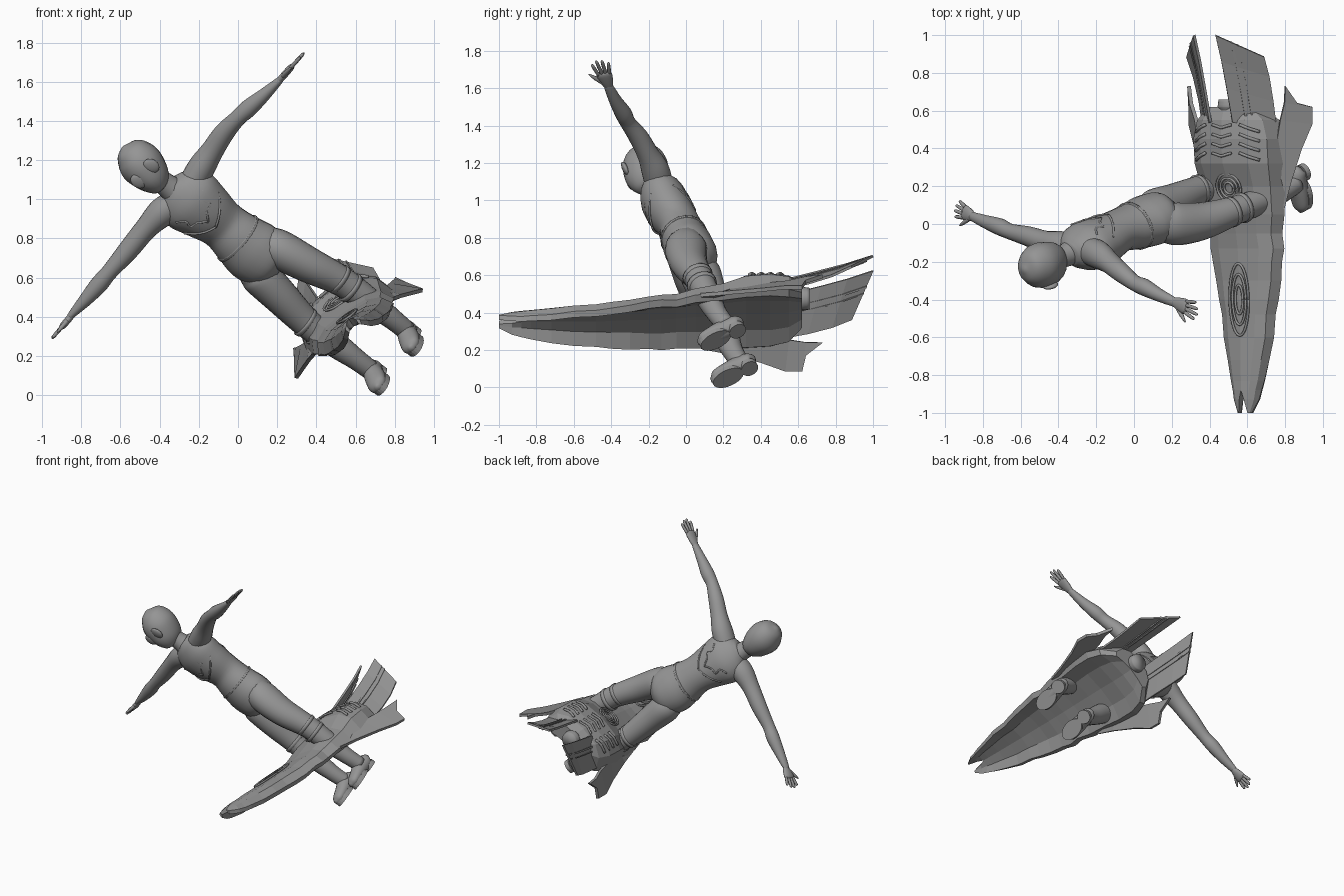
import bpy, bmesh, math
from mathutils import Vector, Matrix

cube = bpy.data.objects.get("Cube")
if cube:
    bpy.data.objects.remove(cube, do_unlink=True)

grey = bpy.data.materials.new("plain grey")
grey.use_nodes = True
grey.diffuse_color = (0.3, 0.3, 0.3, 1)
grey.node_tree.nodes["Principled BSDF"].inputs["Base Color"].default_value = (0.3, 0.3, 0.3, 1)

# Body frame: across the shoulders, along the spine, out of the chest
UP = Vector((-0.77, -0.30, 0.55)).normalized()
ACROSS = Vector((0.66, -0.23, 0.73))
ACROSS = (ACROSS - UP * ACROSS.dot(UP)).normalized()
FRONT = ACROSS.cross(UP)
# Glider frame: x is its width, y its length, z its deck normal
BOARD = Matrix.Translation((0.62, 0, 0.31)) @ Matrix.Rotation(-0.607, 4, 'Y')


def finish(name, bm, smooth=True, matrix=None):
    bmesh.ops.recalc_face_normals(bm, faces=bm.faces)
    mesh = bpy.data.meshes.new(name)
    bm.to_mesh(mesh)
    bm.free()
    for p in mesh.polygons:
        p.use_smooth = smooth
    mesh.materials.append(grey)
    ob = bpy.data.objects.new(name, mesh)
    bpy.context.collection.objects.link(ob)
    if matrix:
        ob.matrix_world = matrix
    return ob


def loft(bm, rings, closed=True, caps=True):
    vs = [[bm.verts.new(p) for p in r] for r in rings]
    n = len(vs[0])
    for a, b in zip(vs, vs[1:]):
        for i in range(n if closed else n - 1):
            j = (i + 1) % n
            bm.faces.new((a[i], a[j], b[j], b[i]))
    if caps:
        bm.faces.new(vs[0])
        bm.faces.new(vs[-1])


def spline(pts, steps):
    """Smooth curve through points of any dimension."""
    pts = [Vector(p) for p in pts]
    ext = [pts[0] * 2 - pts[1]] + pts + [pts[-1] * 2 - pts[-2]]
    out = []
    for a, b, c, d in zip(ext, ext[1:], ext[2:], ext[3:]):
        for k in range(steps):
            t = k / steps
            out.append(0.5 * (2 * b + (c - a) * t + (2 * a - 5 * b + 4 * c - d) * t * t
                              + (3 * b - a - 3 * c + d) * t ** 3))
    return out + [pts[-1]]


def tube(name, pts, side=ACROSS, steps=5, sides=20, matrix=None):
    """Oval tube through (x, y, z, half width, half depth)."""
    path = spline(pts, steps)
    side = Vector(side)
    rings = []
    for i, p in enumerate(path):
        t = (path[min(i + 1, len(path) - 1)] - path[max(i - 1, 0)]).to_3d().normalized()
        s = (side - t * side.dot(t)).normalized()
        f = t.cross(s)
        rings.append([p.to_3d() + s * max(p[3], .002) * math.cos(a) + f * max(p[4], .002) * math.sin(a)
                      for a in (math.tau * k / sides for k in range(sides))])
    bm = bmesh.new()
    loft(bm, rings)
    return finish(name, bm, True, matrix)


def wire(name, pts, r, matrix=None, side=(0.1, 0.2, 1)):
    return tube(name, [(*p, r, r) for p in pts], side, 3, 6, matrix)


# Torso, neck and head
tube("torso", [(.21, .06, .665, .07, .07), (.16, .045, .69, .145, .125), (.08, .02, .735, .165, .135),
               (-.0, -.01, .80, .145, .125), (-.08, -.035, .87, .13, .112), (-.17, -.085, .94, .155, .125),
               (-.25, -.12, 1.0, .175, .125), (-.31, -.145, 1.045, .14, .095), (-.345, -.16, 1.07, .07, .06)])
tube("neck", [(-.31, -.14, 1.03, .075, .075), (-.37, -.17, 1.075, .06, .06), (-.44, -.2, 1.13, .058, .058)])
tube("head", [(-.385, -.195, 1.06, .03, .03), (-.40, -.2, 1.075, .062, .08), (-.435, -.207, 1.115, .093, .112),
              (-.49, -.217, 1.175, .113, .122), (-.535, -.228, 1.22, .1, .108),
              (-.57, -.238, 1.25, .065, .07), (-.588, -.243, 1.268, .01, .01)])


# Lenses of the mask
def lens(name, s):
    bm = bmesh.new()
    bmesh.ops.create_uvsphere(bm, u_segments=20, v_segments=10, radius=1)
    m = Matrix((ACROSS * .036, FRONT * .016, UP * .045)).transposed().to_4x4()
    m.translation = Vector((-.485, -.217, 1.17)) + ACROSS * s * .052 + FRONT * .104
    return finish(name, bm, True, m)


lens("left_lens", 1)
lens("right_lens", -1)


# Raised seams on the suit, laid on the oval chest
def on_chest(u, v, back=False):
    c = Vector((-.21, -.1, .965)) + UP * v
    w, d = .163 + .12 * v, .124
    return c + ACROSS * u + FRONT * d * math.sqrt(max(0, 1 - (u / w) ** 2)) * (-1 if back else 1)


for s, label in ((1, "left"), (-1, "right")):
    for back in (False, True):
        tag = label + ("_back" if back else "_front")
        wire(tag + "_chevron", [on_chest(s * u, v, back) for u, v in
                                ((0, -.06), (.04, -.02), (.08, -.01), (.07, .03), (.11, .06))], .006)
        wire(tag + "_rib_seam", [on_chest(s * u, v, back) for u, v in
                                 ((0, -.11), (.05, -.09), (.1, -.06), (.14, -.02))], .006)
tube("belt", [(.005, -.008, .796, .15, .13), (-.005, -.012, .804, .15, .13)])

# Arms: shoulder to wrist
tube("right_arm", [(-.30, -.13, .99, .07, .07), (-.385, -.115, .935, .077, .075), (-.47, -.095, .85, .06, .058),
                   (-.56, -.065, .74, .053, .053), (-.655, -.04, .63, .042, .042), (-.71, -.015, .565, .045, .045),
                   (-.78, .01, .485, .036, .034), (-.845, .035, .415, .026, .02), (-.86, .04, .395, .02, .016)],
     (0, 1, 0))
tube("left_arm", [(-.24, -.14, 1.07, .075, .07), (-.185, -.165, 1.165, .075, .07), (-.13, -.205, 1.25, .058, .058),
                  (-.07, -.255, 1.34, .052, .052), (0, -.31, 1.415, .042, .042), (.055, -.335, 1.465, .045, .045),
                  (.13, -.375, 1.53, .035, .034), (.205, -.41, 1.6, .026, .02), (.22, -.417, 1.615, .02, .016)],
     (0, 1, 0))


# Hands with spread fingers
def hand(label, wrist, tip, thumb_side):
    wrist, tip = Vector(wrist), Vector(tip)
    d = tip - wrist
    across = Vector((0, 1, 0))
    across = (across - d * across.dot(d) / d.length_squared).normalized() * thumb_side
    palm = [(wrist + d * t, w, h) for t, w, h in
            ((-.05, .02, .016), (.2, .034, .018), (.45, .042, .017), (.55, .036, .012))]
    tube(label + "_palm", [(*p, w, h) for p, w, h in palm], across, 4, 14)
    for i, reach in enumerate((.93, 1.03, 1.0, .88)):
        o = 1.5 - i
        a = wrist + d * .48 + across * o * .019
        b = wrist + d * reach + across * o * .03
        tube(f"{label}_finger_{i + 1}", [(*a, .01, .01), (*a.lerp(b, .5), .01, .01),
                                         (*a.lerp(b, .9), .008, .008), (*b, .002, .002)], across, 3, 8)
    a, b = wrist + d * .15 + across * .015, wrist + d * .6 + across * .078
    tube(label + "_thumb", [(*a, .012, .012), (*a.lerp(b, .6), .011, .011), (*b, .004, .004)], across, 3, 8)


hand("right", (-.85, .038, .405), (-.945, .085, .295), -1)
hand("left", (.21, -.412, 1.605), (.335, -.465, 1.745), -1)


# Legs, cuffs and boots
def leg(label, path, ankle, heel, toe):
    tube(label + "_leg", path, (0, 1, 0))
    p, q = Vector(path[3][:3]), Vector(path[4][:3])
    for i, t in enumerate((-.15, .25)):
        a = p.lerp(q, t)
        b = a + (q - p) * .12
        tube(f"{label}_cuff_{i + 1}", [(*a, .083, .083), (*b, .08, .08)], (0, 1, 0), 2)
    ankle, heel, toe = Vector(ankle), Vector(heel), Vector(toe)
    run = toe - heel
    down = (ankle - q).normalized()
    wide = run.cross(down).normalized()
    tube(label + "_boot", [(*(heel + run * t - down * h), w, k) for t, h, w, k in
                           ((-.03, .0, .01, .015), (.05, .012, .045, .045), (.3, .018, .05, .055),
                            (.62, .008, .056, .046), (.9, 0, .048, .034), (1.03, 0, .01, .012))], wide)
    # Sole and heel pad
    for part, t, r_long, r_wide in (("sole", .66, .088, .056), ("heel_pad", .14, .047, .047)):
        bm = bmesh.new()
        bmesh.ops.create_cone(bm, cap_ends=True, segments=24, radius1=1, radius2=1, depth=1)
        along = wide.cross(down).normalized()
        m = Matrix((along * r_long, wide * r_wide, down * .03)).transposed().to_4x4()
        m.translation = heel + run * t + down * .024
        ob = finish(f"{label}_{part}", bm, False, m)


leg("left", [(.13, .02, .79, .08, .08), (.21, .0, .745, .112, .1), (.36, .015, .665, .1, .092),
             (.53, .07, .58, .077, .077), (.68, .125, .47, .068, .068), (.78, .165, .395, .055, .055),
             (.86, .215, .33, .05, .05)], (.87, .215, .32), (.875, .295, .335), (.885, .07, .24))
leg("right", [(.06, .05, .65, .08, .08), (.11, .075, .61, .11, .1), (.21, .115, .51, .1, .092),
              (.36, .185, .36, .075, .075), (.51, .225, .25, .066, .066), (.60, .255, .185, .055, .055),
              (.68, .295, .125, .05, .05)], (.69, .295, .115), (.70, .36, .135), (.715, .14, .04))

# Glider hull: half sections, mirrored; each is (y, inner, width, top, rim, bottom)
SECTIONS = [(-1, .028, .045, .075, .06, .055), (-.93, .015, .075, .09, .035, .05), (-.88, 0, .085, .095, .025, .05),
            (-.83, 0, .1, .095, .02, .05), (-.72, 0, .125, .1, .01, .05), (-.6, 0, .155, .1, .01, .05),
            (-.48, 0, .165, .105, .01, .05), (-.4, 0, .185, .11, .01, .055), (-.3, 0, .205, .11, .015, .06),
            (-.2, 0, .22, .12, .03, .06), (-.13, 0, .235, .125, .03, .065), (-.05, 0, .225, .14, .035, .07),
            (.05, 0, .25, .165, .05, .08), (.2, 0, .26, .205, .06, .09), (.32, 0, .275, .265, .07, .1),
            (.45, 0, .275, .28, .08, .1), (.55, 0, .245, .275, .09, .11), (.62, 0, .16, .25, .13, .13)]
rings = []
for y, c, w, top, rim, bot in SECTIONS:
    h = top - rim
    rings.append([(c, y, top), (max(c, .55 * w), y, top - .1 * h), (.86 * w, y, top - .42 * h), (w, y, rim),
                  (.86 * w, y, rim - .025), (max(c, .5 * w), y, bot - .01), (c, y, bot)])
bm = bmesh.new()
loft(bm, rings)
inner = [f for f in bm.faces if all(abs(v.co.x) < 1e-5 for v in f.verts)]
bmesh.ops.delete(bm, geom=inner, context='FACES')
hull = finish("glider_hull", bm, False, BOARD)
hull.modifiers.new("mirror", 'MIRROR')


def plate(name, inner, outer, thick):
    bm = bmesh.new()
    loft(bm, [inner, outer], closed=False, caps=False)
    ob = finish(name, bm, False, BOARD)
    sol = ob.modifiers.new("thickness", 'SOLIDIFY')
    sol.thickness, sol.offset = thick, 0
    ob.modifiers.new("mirror", 'MIRROR')


# Tail fins with a raised rib, and the side wings
IN = [Vector(p) for p in ((.07, .54, .275), (.07, .72, .33), (.069, .86, .375), (.068, 1, .43))]
OUT = [Vector(p) for p in ((.235, .5, .1), (.237, .65, .135), (.243, .78, .18), (.248, .885, .235))]
plate("tail_fins", IN, OUT, .014)
for i, (a, b) in enumerate(((.3, .35), (.45, .48))):
    plate(f"fin_rib_{i + 1}", [p.lerp(q, a) for p, q in zip(IN, OUT)],
          [p.lerp(q, b) for p, q in zip(IN, OUT)], .026)
plate("side_wings", [(.2, .08, .06), (.23, .25, .1), (.24, .4, .12), (.27, .55, .12), (.3, .64, .125), (.31, .73, .13)],
      [(.25, .08, .05), (.285, .22, .04), (.34, .4, .02), (.393, .53, 0), (.393, .62, 0), (.345, .64, .07)], .02)

# Deck ribs and gills
for i in range(4):
    y = .36 + .05 * i
    wire(f"deck_rib_{i + 1}", [(x, y + .25 * abs(x), .278 - abs(x) * .1) for x in (-.06, -.03, 0, .03, .06)], .008, BOARD)
    for s, label in ((1, "left"), (-1, "right")):
        wire(f"{label}_gill_{i + 1}", [(s * x, y + .02 - (x - .1) * .4, z) for x, z in
                                       ((.11, .267), (.16, .252), (.205, .215))], .009, BOARD)


# Raised oval rings on the deck and nose
def oval(name, y, z, rx, ry, slope):
    pts = [(rx * math.cos(a), y + ry * math.sin(a), z + slope * ry * math.sin(a))
           for a in (math.tau * k / 20 for k in range(21))]
    wire(name, pts, .007, BOARD)


for k in (1, .7, .4):
    oval(f"foot_ring_{k}", .19, .207, .075 * k, .075 * k, .3)
    oval(f"nose_ring_{k}", -.4, .112, .06 * k, .19 * k, .04)

# Thruster at the stern
tube("thruster", [(0, .5, .2, .055, .055), (0, .6, .2, .055, .055), (0, .62, .2, .063, .063), (0, .66, .2, .058, .058)],
     (1, 0, 0), 3, 20, BOARD)
